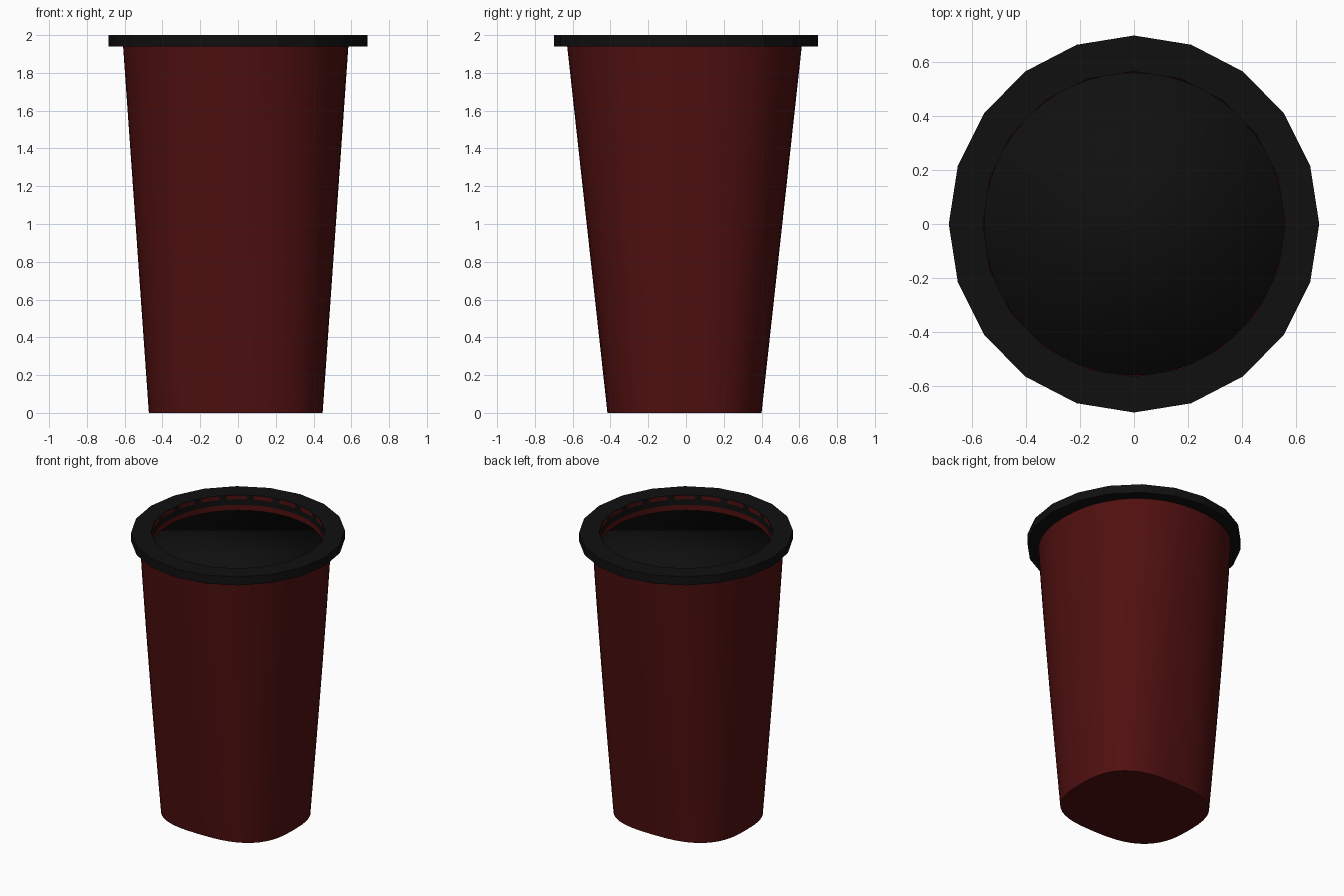
import bpy, bmesh
from math import sin, cos, pi, radians, copysign

if "Cube" in bpy.data.objects:
    bpy.data.objects.remove(bpy.data.objects["Cube"])


def material(name, rgb):
    m = bpy.data.materials.new(name)
    m.diffuse_color = (*rgb, 1)
    m.use_nodes = True
    m.node_tree.nodes["Principled BSDF"].inputs["Base Color"].default_value = m.diffuse_color
    return m


RED = material("dark_red", (0.08, 0.005, 0.005))
BLACK = material("black", (0.005, 0.005, 0.005))


def ellipse(rx, ry, z, n, power=2.0, cx=0.0, cy=0.0):
    """Ring of points; power above 2 makes the ellipse boxier."""
    pts = []
    for i in range(n):
        a = 2 * pi * i / n
        c, s = cos(a), sin(a)
        pts.append((cx + rx * copysign(abs(c) ** (2 / power), c),
                    cy + ry * copysign(abs(s) ** (2 / power), s), z))
    return pts


def loft(name, rings, mat, cap_first=False, closed=False, smooth=True):
    """Skin a stack of rings into one object."""
    bm = bmesh.new()
    loops = [[bm.verts.new(p) for p in ring] for ring in rings]
    pairs = list(zip(loops, loops[1:]))
    if closed:
        pairs.append((loops[-1], loops[0]))
    n = len(loops[0])
    for lo, hi in pairs:
        for i in range(n):
            j = (i + 1) % n
            bm.faces.new((lo[i], lo[j], hi[j], hi[i]))
    if cap_first:
        bm.faces.new(loops[0][::-1])
    me = bpy.data.meshes.new(name)
    bm.to_mesh(me)
    bm.free()
    me.materials.append(mat)
    ob = bpy.data.objects.new(name, me)
    bpy.context.collection.objects.link(ob)
    if smooth:
        bpy.ops.object.select_all(action='DESELECT')
        bpy.context.view_layer.objects.active = ob
        ob.select_set(True)
        bpy.ops.object.shade_smooth_by_angle(angle=radians(30))
    return ob


# Tapered body: squarish base growing into a nearly round mouth
rings = []
for k in range(9):
    t = k / 8
    rings.append(ellipse(0.46 + 0.137 * t, 0.408 + 0.214 * t, 1.95 * t, 48,
                         2.75 - 0.6 * t, -0.012, -0.008))
loft("bin_body", rings, RED, cap_first=True)

# Flat-sided rim ring with an open centre
loft("rim", [ellipse(0.686, 0.698, 1.94, 20), ellipse(0.686, 0.698, 2.0, 20),
             ellipse(0.56, 0.565, 2.0, 20), ellipse(0.56, 0.565, 1.94, 20)],
     BLACK, closed=True, smooth=False)

# Inner collar, dark band and recessed lid panel inside the rim
loft("inner_collar", [ellipse(0.555, 0.56, 1.998, 40), ellipse(0.555, 0.56, 1.89, 40)], RED)
loft("collar_band", [ellipse(0.552, 0.557, 1.972, 40), ellipse(0.552, 0.557, 1.932, 40)], BLACK)
loft("lid_panel", [ellipse(0.556, 0.561, 1.892, 40), ellipse(0.556, 0.561, 1.88, 40)][::-1], BLACK)
panel = bpy.data.objects["lid_panel"].data
bm = bmesh.new()
bm.from_mesh(panel)
bmesh.ops.holes_fill(bm, edges=[e for e in bm.edges if e.is_boundary])
bmesh.ops.recalc_face_normals(bm, faces=bm.faces)
bm.to_mesh(panel)
bm.free()
